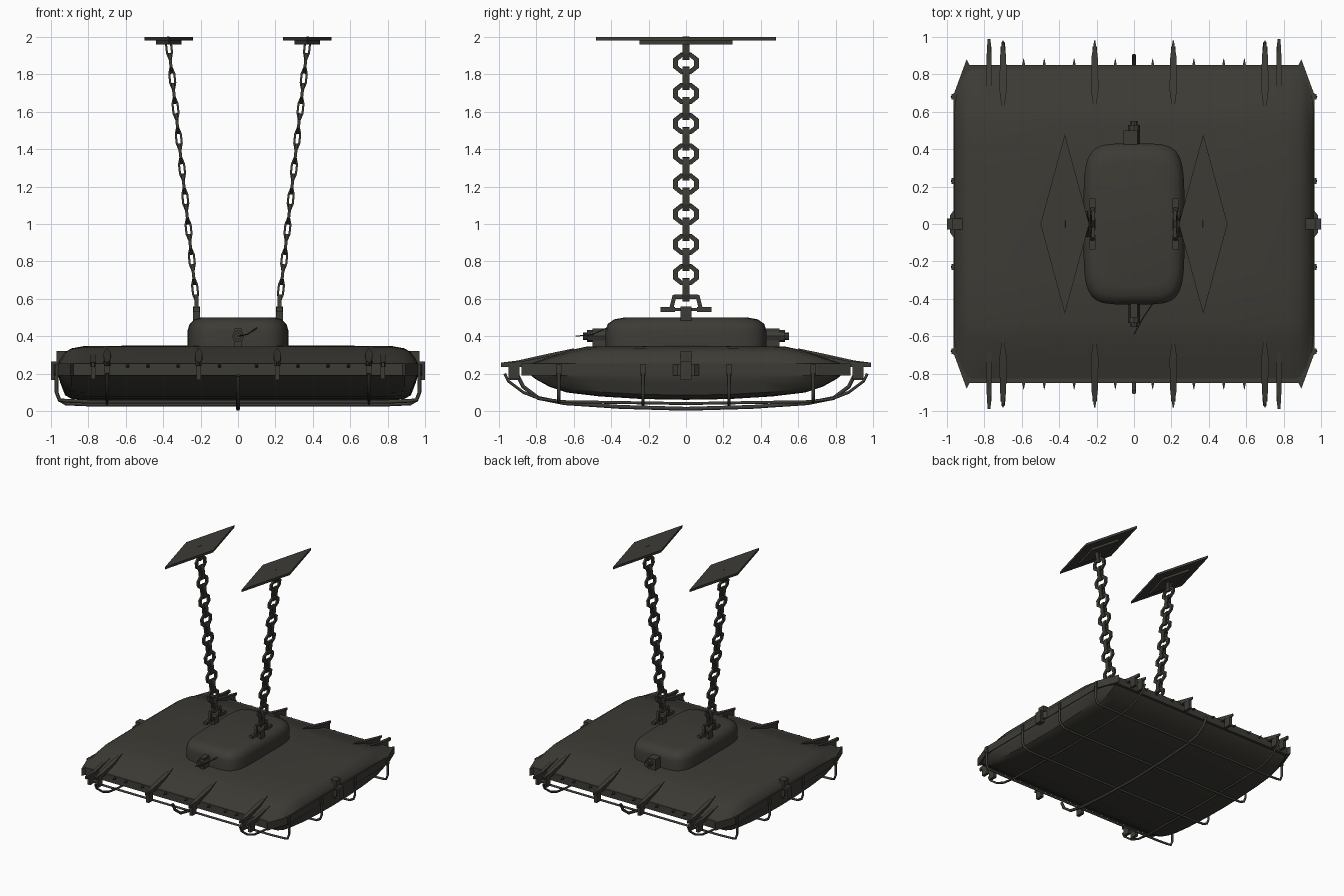
import bpy, bmesh, math
from mathutils import Vector, Matrix

if "Cube" in bpy.data.objects:
    bpy.data.objects.remove(bpy.data.objects["Cube"])

metal = bpy.data.materials.new("dark_olive_metal")
metal.diffuse_color = (0.046, 0.044, 0.036, 1)
metal.use_nodes = True
metal.node_tree.nodes["Principled BSDF"].inputs["Base Color"].default_value = metal.diffuse_color


def finish(name, bm, smooth=None):
    bmesh.ops.recalc_face_normals(bm, faces=bm.faces)
    me = bpy.data.meshes.new(name)
    bm.to_mesh(me)
    bm.free()
    ob = bpy.data.objects.new(name, me)
    bpy.context.collection.objects.link(ob)
    me.materials.append(metal)
    if smooth:
        bpy.ops.object.select_all(action='DESELECT')
        ob.select_set(True)
        bpy.context.view_layer.objects.active = ob
        bpy.ops.object.shade_smooth_by_angle(angle=math.radians(smooth))
    return ob


def loft(bm, rings, caps=True, closed=False):
    vs = [[bm.verts.new(p) for p in r] for r in rings]
    n = len(vs[0])
    pairs = list(zip(vs, vs[1:])) + ([(vs[-1], vs[0])] if closed else [])
    for a, b in pairs:
        for i in range(n):
            bm.faces.new((a[i], a[(i + 1) % n], b[(i + 1) % n], b[i]))
    if caps and not closed:
        bm.faces.new(vs[0])
        bm.faces.new(vs[-1])


def box(bm, x0, x1, y0, y1, z0, z1):
    loft(bm, [[(x0, y0, z), (x1, y0, z), (x1, y1, z), (x0, y1, z)] for z in (z0, z1)])


def wire(name, paths, r=0.011):
    cu = bpy.data.curves.new(name, 'CURVE')
    cu.dimensions = '3D'
    cu.bevel_depth = r
    cu.bevel_resolution = 1
    for pts in paths:
        sp = cu.splines.new('POLY')
        sp.points.add(len(pts) - 1)
        for p, co in zip(sp.points, pts):
            p.co = (*co, 1)
    cu.materials.append(metal)
    ob = bpy.data.objects.new(name, cu)
    bpy.context.collection.objects.link(ob)
    bpy.ops.object.select_all(action='DESELECT')
    ob.select_set(True)
    bpy.context.view_layer.objects.active = ob
    bpy.ops.object.convert(target='MESH')


# lamp body: lens cross-section lofted along x
shape = [(1, 0), (0.9, 0.3), (0.74, 0.75), (0.63, 0.95), (0.3, 0.98), (0, 1)]
bowl = [(1, 0), (0.96, 0.2), (0.87, 0.5), (0.76, 0.72), (0.55, 0.87), (0.28, 0.97), (0, 1)]
stations = [(0, .84, .35, .06), (.45, .84, .35, .06), (.82, .84, .348, .06), (.89, .835, .335, .065),
            (.925, .78, .315, .085), (.95, .72, .28, .15), (.96, .70, .26, .185)]
stations = [(-x, a, b, c) for x, a, b, c in stations[:0:-1]] + stations
rings = []
for x, k, zt, zb in stations:
    top = [(t * k, .25 + (zt - .25) * h) for t, h in shape]
    bot = [(t * k, .20 - (.20 - zb) * h) for t, h in bowl]
    half = top[::-1] + bot
    prof = half + [(-y, z) for y, z in half[-2:0:-1]]
    rings.append([(x, y, z) for y, z in prof])
bm = bmesh.new()
loft(bm, rings)
finish("lamp_body", bm, 32)

# rim strips along all four edges
bm = bmesh.new()
for s in (-1, 1):
    box(bm, -.89, .89, s * .825, s * .85, .19, .255)
    box(bm, s * .945, s * .965, -.70, .70, .19, .255)
    for t in (-1, 1):
        loft(bm, [[(s * .965, t * .69, z), (s * .94, t * .69, z), (s * .87, t * .83, z), (s * .895, t * .88, z)]
                  for z in (.19, .255)])
finish("rim_frame", bm)

# housing on top
bm = bmesh.new()
rings = []
for z, sx, sy in [(.32, .27, .43), (.43, .27, .43), (.465, .26, .42), (.49, .235, .385), (.50, .20, .33)]:
    ring = []
    for i in range(32):
        a = 2 * math.pi * (i + .5) / 32
        c, s = math.cos(a), math.sin(a)
        ring.append((sx * math.copysign(abs(c) ** .4, c), sy * math.copysign(abs(s) ** .4, s), z))
    rings.append(ring)
loft(bm, rings)
finish("housing", bm, 40)

# cable glands at both ends of the housing
bm = bmesh.new()
for s in (-1, 1):
    for y0, y1, r in [(.40, .53, .032), (.52, .55, .02)]:
        loft(bm, [[(r * math.cos(i * math.pi / 4), s * y, .40 + r * math.sin(i * math.pi / 4)) for i in range(8)]
                  for y in (y0, y1)])
    box(bm, -.055 if s > 0 else -.02, .02, s * .41, s * .50, .33, .44)
finish("cable_glands", bm)
wire("loose_cable", [[(0, -.59, .40), (.05, -.50, .41), (.11, -.41, .45), (.15, -.33, .47)]], .003)

# edge fins with clamps, straight brackets and small spikes
bm = bmesh.new()
for s in (-1, 1):
    for x in (-.70, -.21, .21, .70):
        loft(bm, [[(x - w, s * y, z0), (x + w, s * y, z0), (x + w, s * y, z1), (x - w, s * y, z1)]
                  for y, w, z0, z1 in [(.60, .004, .25, .335), (.72, .02, .24, .31), (.90, .016, .24, .27),
                                       (.98, .003, .24, .26)]])
        box(bm, x - .013, x + .013, s * .89, s * .95, .165, .245)
    for x in (-.775, .775):
        loft(bm, [[(x - w, s * y, z0), (x + w, s * y, z0), (x + w, s * y, z1), (x - w, s * y, z1)]
                  for y, w, z0, z1 in [(.68, .014, .24, .305), (.88, .014, .235, .265), (.99, .008, .235, .26)]])
        box(bm, x - .012, x + .012, s * .89, s * .95, .17, .24)
    for x in (-.59, -.48, -.32, -.10, .10, .32, .48, .59):
        loft(bm, [[(x - w, s * y, .24 - w), (x + w, s * y, .24 - w), (x + w, s * y, .24 + w), (x - w, s * y, .24 + w)]
                  for y, w in [(.84, .01), (.885, .001)]])
finish("edge_fins", bm)

# side clamps at x ends
bm = bmesh.new()
for s in (-1, 1):
    loft(bm, [[(s * .95, -.09, z), (s * .985, -.045, z), (s * .985, .045, z), (s * .95, .09, z)] for z in (.19, .25)])
    box(bm, s * .90, s * .97, -.03, .03, .24, .32)
    box(bm, s * .96, s * 1.0, -.03, .03, .165, .265)
    for y in (-.68, -.23, .23, .68):
        box(bm, s * .94, s * .975, y - .015, y + .015, .19, .25)
finish("side_clamps", bm)

# wire cage below
wire("cage_cross_wires", [[(s * x, y, z) for s, pts in ((-1, range(5)), (1, range(4, -1, -1)))
                           for x, z in [[(.97, .20), (.97, .10), (.955, .06), (.92, zb + .005), (.80, zb)][i] for i in pts]]
                          for y, zb in ((-.68, .05), (-.23, .035), (.23, .035), (.68, .05))], .01)
arc = [(.90, .19), (.87, .13), (.79, .07), (.65, .042), (.35, .022), (0, .012)]
side = [(.97, .20), (.95, .16), (.87, .10), (.78, .065), (.65, .05), (0, .04)]
mirror = lambda x, a: [(x, -y, z) for y, z in a] + [(x, y, z) for y, z in a[-2::-1]]
wire("cage_center_bar", [mirror(0, arc)], .012)
wire("cage_long_wires", [mirror(x, side) for x in (-.70, .70)], .009)

# ceiling plates, each a diamond with a smaller one under it
bm = bmesh.new()
for s in (-1, 1):
    c = s * .37
    for k, z0, z1 in [(1, 1.98, 2.0), (.52, 1.96, 1.98)]:
        loft(bm, [[(c - .13 * k, 0, z), (c, -.48 * k, z), (c + .13 * k, 0, z), (c, .48 * k, z)] for z in (z0, z1)])
finish("ceiling_plates", bm)


# chains of alternating flat links
def link(bm, m, outer, inner, t, wide):
    rings = []
    for i in range(8):
        a = math.pi / 8 + i * math.pi / 4
        u, v = math.cos(a) / math.cos(math.pi / 8), math.sin(a) / math.cos(math.pi / 8)
        ring = []
        for (hw, hh), d in ((outer, -t), (outer, t), (inner, t), (inner, -t)):
            p = (d, u * hw, v * hh) if wide else (u * hw, d, v * hh)
            ring.append(m @ Vector(p))
        rings.append(ring)
    loft(bm, rings, closed=True)


bm = bmesh.new()
for s in (-1, 1):
    tilt = Matrix.Rotation(s * math.atan2(.15, 1.37), 4, 'Y')
    for i in range(17):
        z = 1.94 - i * .0807
        x = s * (.222 + (z - .58) * .108)
        m = Matrix.Translation((x, 0, z)) @ tilt
        if i % 2:
            link(bm, m, (.07, .056), (.043, .036), .008, True)
        else:
            link(bm, m, (.019, .062), (.008, .046), .018, False)
finish("chains", bm)

# shackles joining chains to the housing
bm = bmesh.new()
for s in (-1, 1):
    c = s * .222
    box(bm, c - .018, c + .018, -.03, .03, .47, .56)
    box(bm, c - .01, c + .01, -.065, .065, .60, .622)
    for t in (-1, 1):
        loft(bm, [[(c + d * .01, t * y, z) for d, y in ((-1, y0), (1, y0), (1, y0 + .022), (-1, y0 + .022))]
                  for y0, z in ((.05, .62), (.068, .545))])
        box(bm, c - .015, c + .015, t * .06, t * .135, .53, .555)
    box(bm, c - .008, c + .008, -.12, .12, .535, .55)
finish("shackles", bm)
